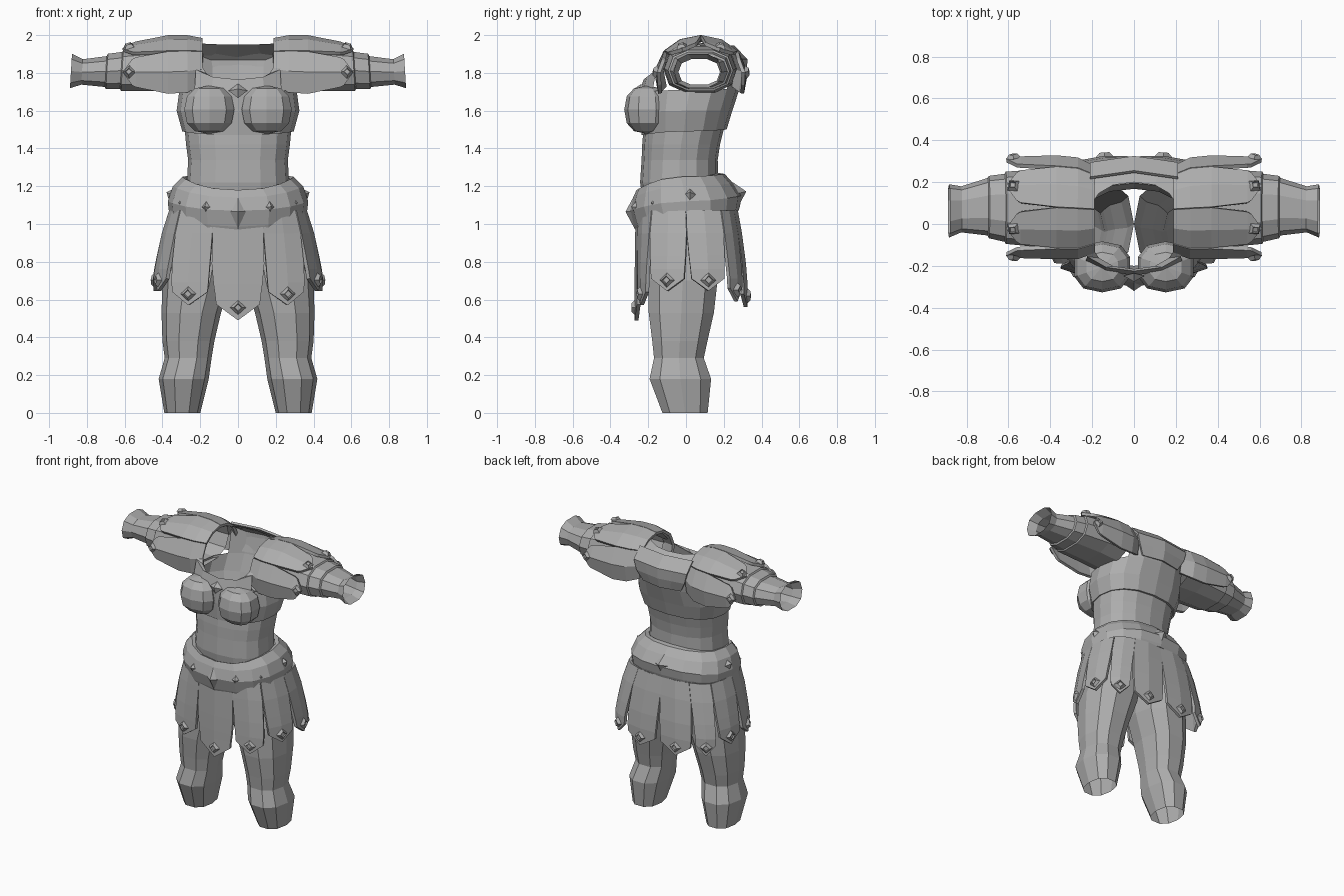
import bpy, bmesh, math
from mathutils import Vector, Matrix

cube = bpy.data.objects.get("Cube")
if cube:
    bpy.data.objects.remove(cube)

grey = bpy.data.materials.new("plain grey")
grey.use_nodes = True
grey.diffuse_color = (0.42, 0.42, 0.42, 1)
grey.node_tree.nodes["Principled BSDF"].inputs["Base Color"].default_value = (0.42, 0.42, 0.42, 1)


def finish(name, bm, mirror=False, thick=0):
    """Turn a bmesh into a flat-shaded object."""
    bmesh.ops.recalc_face_normals(bm, faces=bm.faces)
    mesh = bpy.data.meshes.new(name)
    bm.to_mesh(mesh)
    bm.free()
    mesh.materials.append(grey)
    obj = bpy.data.objects.new(name, mesh)
    bpy.context.collection.objects.link(obj)
    if thick:
        mod = obj.modifiers.new("thickness", 'SOLIDIFY')
        mod.thickness = thick
        mod.offset = 0
    if mirror:
        obj.modifiers.new("mirror", 'MIRROR').use_clip = False
    return obj


def grid(rows, closed):
    bm = bmesh.new()
    vs = [[bm.verts.new(p) for p in row] for row in rows]
    n = len(rows[0])
    for a, b in zip(vs, vs[1:]):
        for i in range(n if closed else n - 1):
            j = (i + 1) % n
            bm.faces.new((a[i], a[j], b[j], b[i]))
    return bm


def power(v, p):
    return math.copysign(abs(v) ** p, v)


def ring(x0, x1, yf, yb, zf, zs, zb, n=16, zpow=2, sq=0.85):
    """Rounded horizontal loop whose height differs at front, side and back."""
    pts = []
    for i in range(n):
        a = math.tau * i / n
        c, s = power(math.cos(a), sq), power(math.sin(a), sq)
        z = zs + ((zf if s < 0 else zb) - zs) * abs(s) ** zpow
        pts.append(Vector(((x0 + x1) / 2 + (x1 - x0) / 2 * c,
                           (yf + yb) / 2 + (yb - yf) / 2 * s, z)))
    return pts


def stud(name, pos, normal, size, tall, top=0.55, stretch=1, mirror=True):
    """Four-sided diamond stud facing along the normal."""
    bm = bmesh.new()
    bmesh.ops.create_cone(bm, cap_ends=True, segments=4, radius1=size,
                          radius2=size * top, depth=tall)
    if top:
        cap = max(bm.faces, key=lambda f: f.calc_center_median().z)
        bmesh.ops.inset_region(bm, faces=[cap], thickness=size * 0.12, depth=-tall * 0.4)
    rot = Vector(normal).to_track_quat('Z', 'Y').to_matrix().to_4x4()
    bm.transform(Matrix.Translation(pos) @ rot @ Matrix.Diagonal((1, stretch, 1, 1)))
    finish(name, bm, mirror)


def flap(name, rows, centre, mirror=True, size=0.045):
    """Pointed leather strip with a stud; the last row's middle is the tip."""
    finish(name, grid(rows, False), mirror, 0.02)
    l, tip, r = rows[-1]
    up = rows[-2][1]
    normal = (r - l).cross(tip - up).normalized()
    pos = up.lerp(tip, 0.5)
    if normal.dot(pos - Vector(centre)) < 0:
        normal = -normal
    stud(name + "_stud", pos + normal * 0.016, normal, size, 0.02, mirror=mirror)


# Waist
waist = [(.30, -.20, .20, .93), (.27, -.243, .17, 1.22), (.264, -.235, .168, 1.34),
         (.275, -.232, .18, 1.42), (.282, -.225, .20, 1.5)]
finish("waist", grid([ring(-x, x, f, b, z, z, z) for x, f, b, z in waist], True))

# Chest top, open at the neck and arms
chest = grid([
    ring(-.272, .272, -.215, .195, 1.49, 1.5, 1.5),
    ring(-.295, .295, -.235, .215, 1.47, 1.49, 1.5),
    ring(-.325, .325, -.245, .245, 1.59, 1.6, 1.6),
    ring(-.31, .31, -.245, .285, 1.7, 1.71, 1.72),
    ring(-.30, .30, -.225, .315, 1.765, 1.97, 1.87, zpow=1),
    ring(-.225, .225, -.215, .20, 1.74, 1.965, 1.95, zpow=1)], True)
holes = [f for f in chest.faces if 1.72 < f.calc_center_median().z < 1.93
         and abs(f.calc_center_median().x) > 0.21 and abs(f.normal.z) < 0.9
         and any(v.co.z < 1.73 for v in f.verts)
         and -.14 < f.calc_center_median().y < .21]
bmesh.ops.delete(chest, geom=holes, context='FACES')
finish("chest_top", chest)

# Bust cups
cup = bmesh.new()
bmesh.ops.create_uvsphere(cup, u_segments=10, v_segments=6, radius=1)
for v in cup.verts:
    v.co = Vector((0.152 + power(v.co.x, .8) * .138, -.205 + power(v.co.y, .8) * .122,
                   1.605 + power(v.co.z, .85) * .128))
finish("bust_cup", cup, True)
stud("neckline_gem", (0, -.262, 1.71), (0, -1, .35), .05, .03, 0, .8, False)

# Back yoke
finish("back_yoke", grid([[Vector((x * w, y - abs(x) * .03, z)) for x in (-1, -.5, 0, .5, 1)]
                          for w, y, z in ((.15, .298, 1.73), (.19, .315, 1.8), (.21, .318, 1.87),
                                          (.21, .25, 1.94))], False), thick=.015)

# Sleeves
arm = [(.27, -.12, .27, 1.69, 1.95), (.42, -.115, .265, 1.7, 1.945),
       (.62, -.095, .25, 1.7, 1.925), (.625, -.085, .24, 1.71, 1.915),
       (.70, -.068, .23, 1.71, 1.905), (.705, -.055, .22, 1.722, 1.892),
       (.83, -.04, .18, 1.735, 1.875), (.89, -.065, .19, 1.715, 1.905)]
rows = []
for x, y0, y1, z0, z1 in arm:
    loop = ring(y0, y1, z0, z1, 0, 0, 0, 10, sq=.8)
    rows.append([Vector((x - .012 * (p.y - z0) / .2, p.x, p.y)) for p in loop])
finish("sleeve", grid(rows, True), True)

# Shoulder guards: four strips wrapped over each arm
guard = [(.19, .07, .20, 1.80, .175, 0), (.27, .075, .235, 1.785, .205, 0),
         (.37, .08, .24, 1.78, .21, 0), (.54, .08, .235, 1.785, .172, 5)]


def wrap(sec, deg):
    x, cy, ry, cz, rz, _ = sec
    a = math.radians(deg)
    return Vector((x, cy - ry * math.cos(a), cz + rz * math.sin(a)))


for name, a0, a1 in (("front", -25, 38), ("upper_front", 38, 90),
                     ("upper_back", 90, 142), ("back", 142, 205)):
    mid = (a0 + a1) / 2
    rows = [[wrap(s, a0 + s[5]), wrap(s, mid), wrap(s, a1 - s[5])] for s in guard]
    end = (.56, .08, .23, 1.785, .165, 0)
    rows.append([wrap(end, a0 + 8), wrap((.61, .08, .225, 1.785, .152, 0), mid), wrap(end, a1 - 8)])
    flap(name + "_shoulder_strip", rows, (.5, .08, 1.75), size=.036)

# Belt
belt = [(.272, -.24, .175, 1.17, 1.24, 1.27), (.295, -.262, .205, 1.18, 1.25, 1.265),
        (.345, -.28, .25, 1.14, 1.20, 1.215), (.372, -.298, .295, 1.07, 1.12, 1.15),
        (.365, -.275, .285, .985, 1.06, 1.09), (.36, -.262, .278, .955, 1.035, 1.07),
        (.32, -.23, .24, .965, 1.04, 1.07)]
finish("belt", grid([ring(-x, x, *r) for x, *r in belt], True))
stud("buckle", (0, -.295, 1.065), (0, -1, 0), .072, .05, 0, 1.3, False)
stud("back_buckle", (0, .29, 1.165), (0, 1, .25), .075, .06, 0, .9, False)
for name, pos, normal in (("front", (.17, -.272, 1.09), (.35, -1, .1)),
                          ("hip", (.3, -.17, 1.11), (1, -.9, .2)),
                          ("side", (.36, .02, 1.16), (1, 0, .4))):
    stud(name + "_belt_stud", pos, normal, .042, .04, 0, 1.15)

# Skirt strips: hem corners, waist corners, hem height and tip height
hem = [(-.14, -.25), (.14, -.25), (.365, -.20), (.445, .01), (.405, .22), (.27, .295), (0, .315)]
top = [(-.13, -.245), (.13, -.245), (.30, -.175), (.355, .0), (.32, .18), (.2, .245), (0, .262)]
heights = [(.575, .49), (.64, .57), (.71, .645), (.71, .645), (.66, .59), (.63, .56)]
names = ["front", "front_corner", "side_front", "side_back", "back_corner", "back"]
for k, (low, tip) in enumerate(heights):
    rows = []
    slit = .79 if k == 0 else .95
    for z, gap in ((1.07, 0), (slit, 0), ((slit + low) / 2, .04), (low + .05, .07), (low, .09)):
        t = min(1, (1.07 - z) / .35) ** .8
        p, q = [Vector((*top[i], z)).lerp(Vector((*hem[i], z)), t) for i in (k, k + 1)]
        mid = (p + q) / 2
        out = Vector((mid.x, mid.y, 0)).normalized() * .012
        rows.append([p.lerp(q, gap), mid + out, q.lerp(p, gap)])
    rows[-1][1].z = tip
    flap(names[k] + "_skirt_strip", rows, (0, 0, .8), mirror=k > 0, size=.042)

# Legs, open at the ankle and joined to the hips at the top
legs = [(.20, .39, -.13, .12, 0), (.155, .42, -.2, .14, .18), (.14, .388, -.175, .10, .29),
        (.125, .40, -.185, .12, .38), (.09, .405, -.205, .155, .53), (.03, .40, -.21, .175, .7),
        (.0, .33, -.21, .21, .95)]
finish("leg", grid([ring(a, b, f, k, z, z, z, 10) for a, b, f, k, z in legs], True), True)
